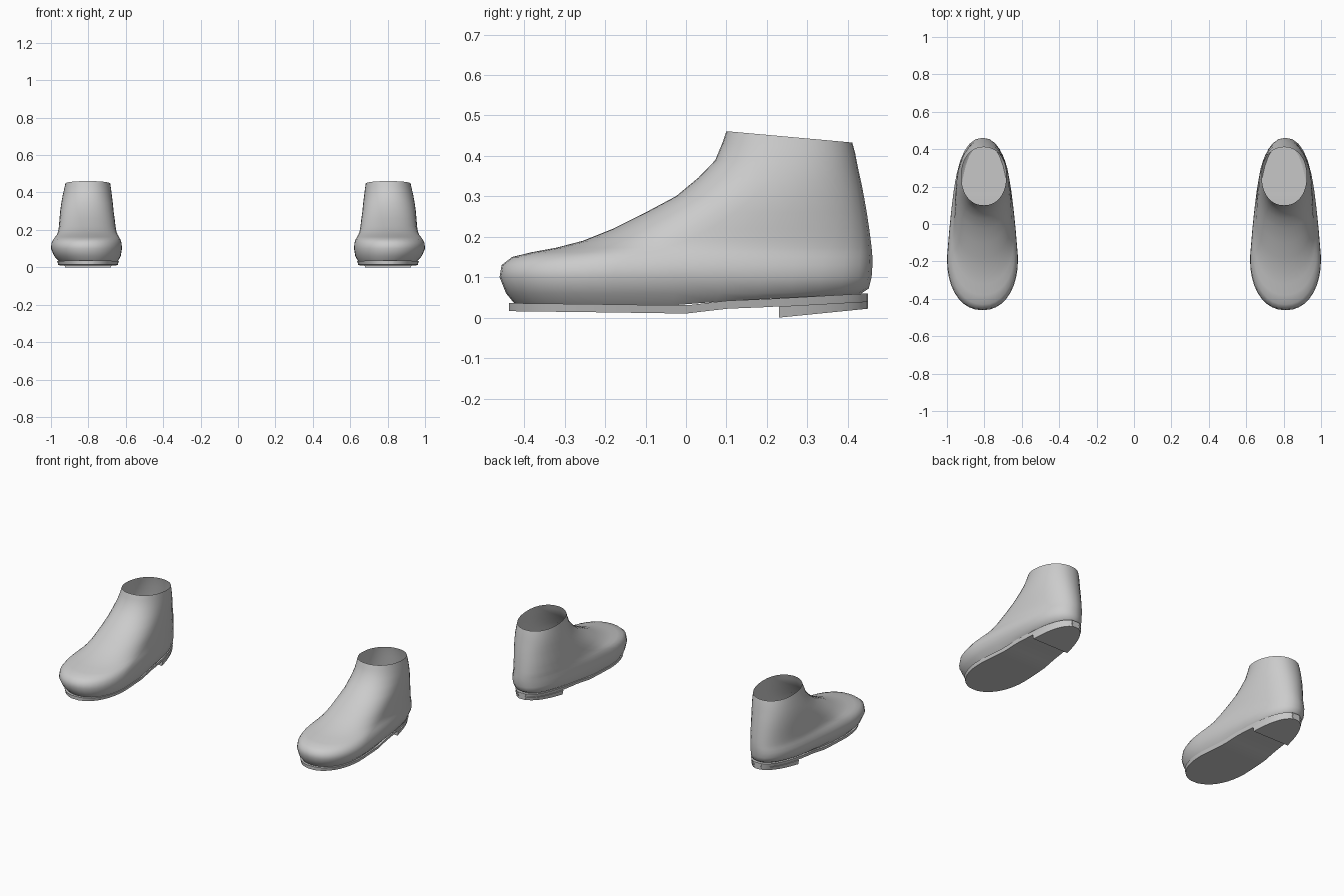
import bpy, bmesh, math

if "Cube" in bpy.data.objects:
    bpy.data.objects.remove(bpy.data.objects["Cube"])

N = 36  # points around the shoe


def lerp_table(table, y):
    for (y0, v0), (y1, v1) in zip(table, table[1:]):
        if y <= y1:
            t = max(0, (y - y0) / (y1 - y0))
            return v0 + (v1 - v0) * t
    return table[-1][1]


def welt(y):
    # height of the line where the upper meets the sole
    return lerp_table([(-.44, .036), (-.2, .033), (0, .03), (.1, .042),
                       (.2, .046), (.45, .06)], y)


def waist(y):
    # slight narrowing between ball and heel
    return 1 - .08 * math.sin(math.pi * min(1, max(0, (y + .18) / .64)))


def finish(bm, name, angle):
    bmesh.ops.remove_doubles(bm, verts=bm.verts, dist=1e-5)
    bmesh.ops.recalc_face_normals(bm, faces=bm.faces)
    mesh = bpy.data.meshes.new(name)
    bm.to_mesh(mesh)
    bm.free()
    ob = bpy.data.objects.new(name, mesh)
    bpy.context.collection.objects.link(ob)
    ob.modifiers.new("other_shoe", 'MIRROR').use_mirror_merge = False
    bpy.ops.object.select_all(action='DESELECT')
    ob.select_set(True)
    bpy.context.view_layer.objects.active = ob
    bpy.ops.object.shade_smooth_by_angle(angle=math.radians(angle))
    return ob


# Upper: stacked rings (z, toe y, heel y, y of widest point, half width, centre x)
rings = [
    (.035, -.425, .432, -.18, .158, .80),
    (.06, -.445, .452, -.18, .178, .805),
    (.10, -.461, .459, -.18, .19, .81),
    (.13, -.456, .461, -.17, .188, .81),
    (.15, -.43, .461, -.14, .181, .808),
    (.162, -.38, .46, -.10, .175, .807),
    (.173, -.32, .459, -.05, .169, .806),
    (.19, -.255, .457, 0, .163, .806),
    (.22, -.18, .453, .06, .157, .806),
    (.26, -.10, .447, .12, .151, .807),
    (.30, -.025, .44, .17, .144, .808),
    (.34, .03, .433, .21, .138, .807),
    (.38, .072, .425, .235, .132, .806),
    (.42, .09, .418, .25, .125, .804),
    (.447, .10, .411, .256, .12, .803),
]
bm = bmesh.new()
loops = []
for k, (z, yf, yb, yc, hw, xc) in enumerate(rings):
    loop = []
    tilt = max(0, (z - .3) / .147) * .09
    low = min(1, max(0, (.32 - z) / .2))
    for i in range(N):
        a = 2 * math.pi * i / N
        s, c = math.sin(a), math.cos(a)
        p = .92 - (.1 * low if c > 0 else .02)   # blunter heel
        y = yc + math.copysign(abs(c) ** p, c) * ((yb - yc) if c > 0 else (yc - yf))
        x = xc + hw * math.copysign(abs(s) ** .92, s) * (1 + low * (waist(y) - 1))
        zz = z - tilt * (y - .255)
        if k == 0:
            zz = welt(y)
        elif k < 3:
            zz = max(zz, welt(y) + .012 * k)
        loop.append(bm.verts.new((x, y, zz)))
    loops.append(loop)
for a, b in zip(loops, loops[1:]):
    for i in range(N):
        j = (i + 1) % N
        bm.faces.new((a[i], a[j], b[j], b[i]))
finish(bm, "shoe_upper", 50)


def slab(name, ys, top, bottom):
    # plate following the foot outline, built from rows across the shoe
    bm = bmesh.new()
    rows = []
    for y in ys:
        t = (y + .18) / (.632 if y > -.18 else .26)
        power = 2.7 if y > -.18 else 2.2
        w = .165 * waist(y) * max(.02, 1 - abs(t) ** power) ** .46
        rows.append([bm.verts.new((.802 + sx * (w - inset), y, f(y)))
                     for sx, f, inset in ((-1, top, 0), (1, top, 0),
                                          (1, bottom, .006), (-1, bottom, .006))])
    for a, b in zip(rows, rows[1:]):
        for i in range(4):
            j = (i + 1) % 4
            bm.faces.new((a[i], a[j], b[j], b[i]))
    bm.faces.new(rows[0])
    bm.faces.new(rows[-1])
    return finish(bm, name, 30)


# Sole plate, running the full length
steps = 28
sole_ys = [.006 - .444 * math.cos(math.pi * i / steps) for i in range(steps + 1)]
slab("sole", sole_ys, welt, lambda y: welt(y) - .02)

# Heel block
heel_ys = [.23 + .22 * math.sin(math.pi / 2 * i / 10) for i in range(11)]
slab("heel", heel_ys, lambda y: welt(y) - .02, lambda y: (y - .23) * .1)
